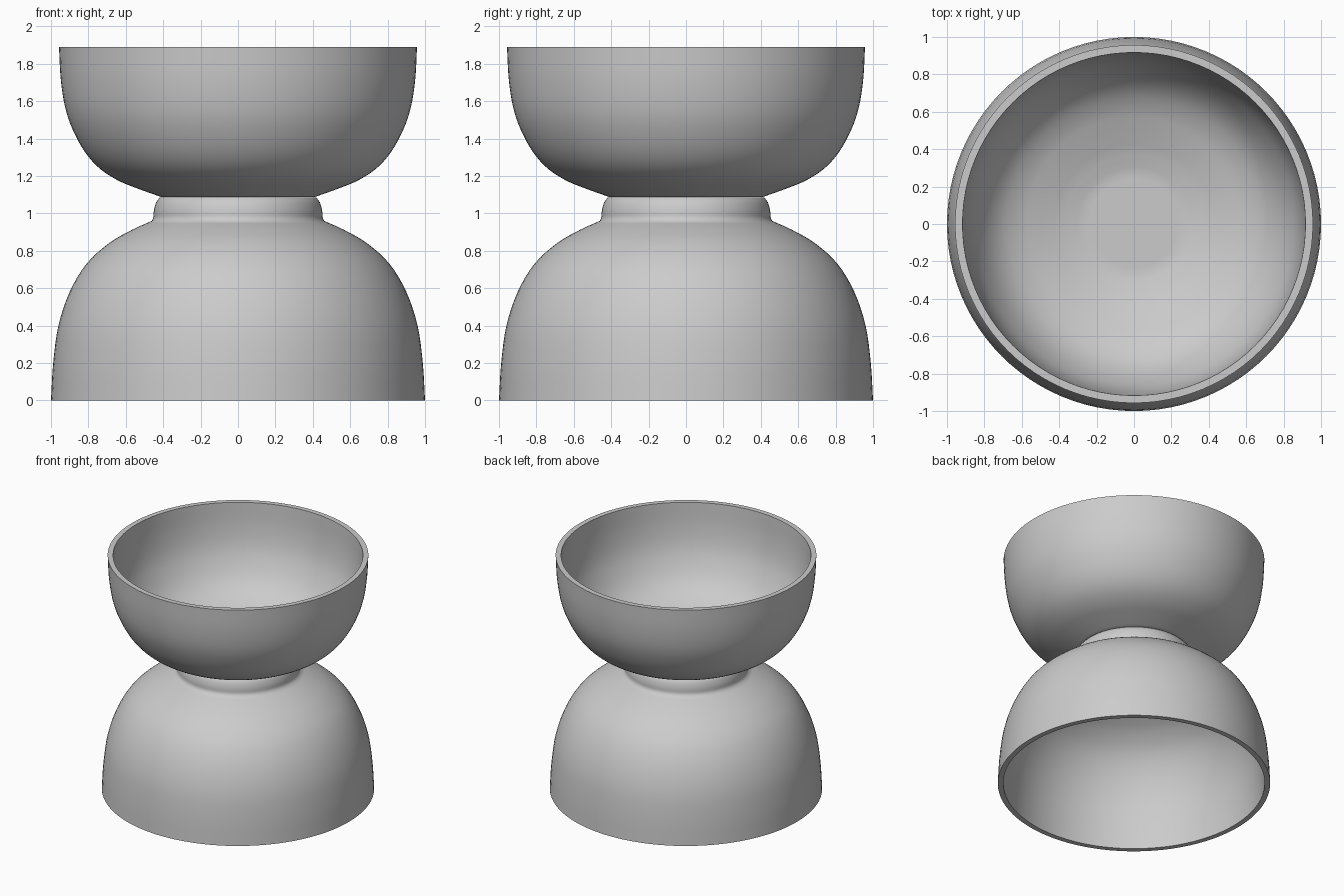
import bpy, bmesh, math
from mathutils import Vector

default = bpy.data.objects.get("Cube")
if default:
    bpy.data.objects.remove(default, do_unlink=True)

SEGMENTS = 96
WALL = 0.04


def make_material(name, rgb):
    mat = bpy.data.materials.new(name)
    mat.use_nodes = True
    color = (*rgb, 1)
    mat.diffuse_color = color
    mat.node_tree.nodes["Principled BSDF"].inputs["Base Color"].default_value = color
    return mat


def smooth_path(points, steps=4):
    """Pass a smooth curve through (radius, height) points."""
    p = [Vector(q) for q in points]
    p = [2 * p[0] - p[1]] + p + [2 * p[-1] - p[-2]]
    out = []
    for a, b, c, d in zip(p, p[1:], p[2:], p[3:]):
        for i in range(steps):
            t = i / steps
            out.append(0.5 * (2 * b + (c - a) * t + (2 * a - 5 * b + 4 * c - d) * t * t
                              + (3 * b - a - 3 * c + d) * t ** 3))
    return out + [p[-2]]


def inset_path(path, side):
    """Offset a path from rim to base inward by the wall thickness."""
    out = []
    for i, q in enumerate(path):
        d = (path[min(i + 1, len(path) - 1)] - path[max(i - 1, 0)]).normalized()
        out.append(q + Vector((d.y, -d.x)) * WALL * side)
    out[0] = Vector((path[0].x - WALL, path[0].y))
    return out


def lathe(name, profile, mat, angle=40):
    bm = bmesh.new()
    verts = [bm.verts.new((q[0], 0, q[1])) for q in profile]
    edges = [bm.edges.new(pair) for pair in zip(verts, verts[1:])]
    bmesh.ops.spin(bm, geom=verts + edges, cent=(0, 0, 0), axis=(0, 0, 1),
                   angle=math.tau, steps=SEGMENTS, use_duplicate=False)
    bmesh.ops.remove_doubles(bm, verts=bm.verts, dist=0.0005)
    bmesh.ops.recalc_face_normals(bm, faces=bm.faces)
    mesh = bpy.data.meshes.new(name)
    bm.to_mesh(mesh)
    bm.free()
    mesh.materials.append(mat)
    obj = bpy.data.objects.new(name, mesh)
    bpy.context.collection.objects.link(obj)
    bpy.ops.object.select_all(action='DESELECT')
    obj.select_set(True)
    bpy.context.view_layer.objects.active = obj
    bpy.ops.object.shade_smooth_by_angle(angle=math.radians(angle))
    return obj


grey = make_material("grey", (0.6, 0.6, 0.6))

# Inverted lower bowl with its rounded foot ring
lower = smooth_path([(1.0, 0), (0.988, 0.2), (0.96, 0.4), (0.9, 0.58), (0.81, 0.73),
                     (0.69, 0.84), (0.57, 0.91), (0.46, 0.96)])
foot = smooth_path([(0.452, 0.98), (0.449, 1.02), (0.437, 1.06), (0.418, 1.085)])
inside = inset_path(lower, -1)
cap = smooth_path([inside[-1], (0.3, 0.955), (0.15, 0.97), (0, 0.975)])
lathe("lower_bowl", cap[::-1] + inside[-2::-1] + lower + foot + [(0, 1.085)], grey, 75)

# Upright upper bowl resting on the foot ring
upper = smooth_path([(0.957, 1.89), (0.948, 1.72), (0.925, 1.57), (0.885, 1.45),
                     (0.82, 1.33), (0.74, 1.24), (0.64, 1.175), (0.53, 1.13), (0.41, 1.087)])
inside = inset_path(upper, 1)
floor = smooth_path([inside[-1], (0.27, 1.095), (0.13, 1.082), (0, 1.08)])
floor = [Vector((q[0], max(q[1], 1.095))) for q in floor]
lathe("upper_bowl", floor[::-1] + inside[-2::-1] + upper + [(0, 1.087)], grey, 40)
